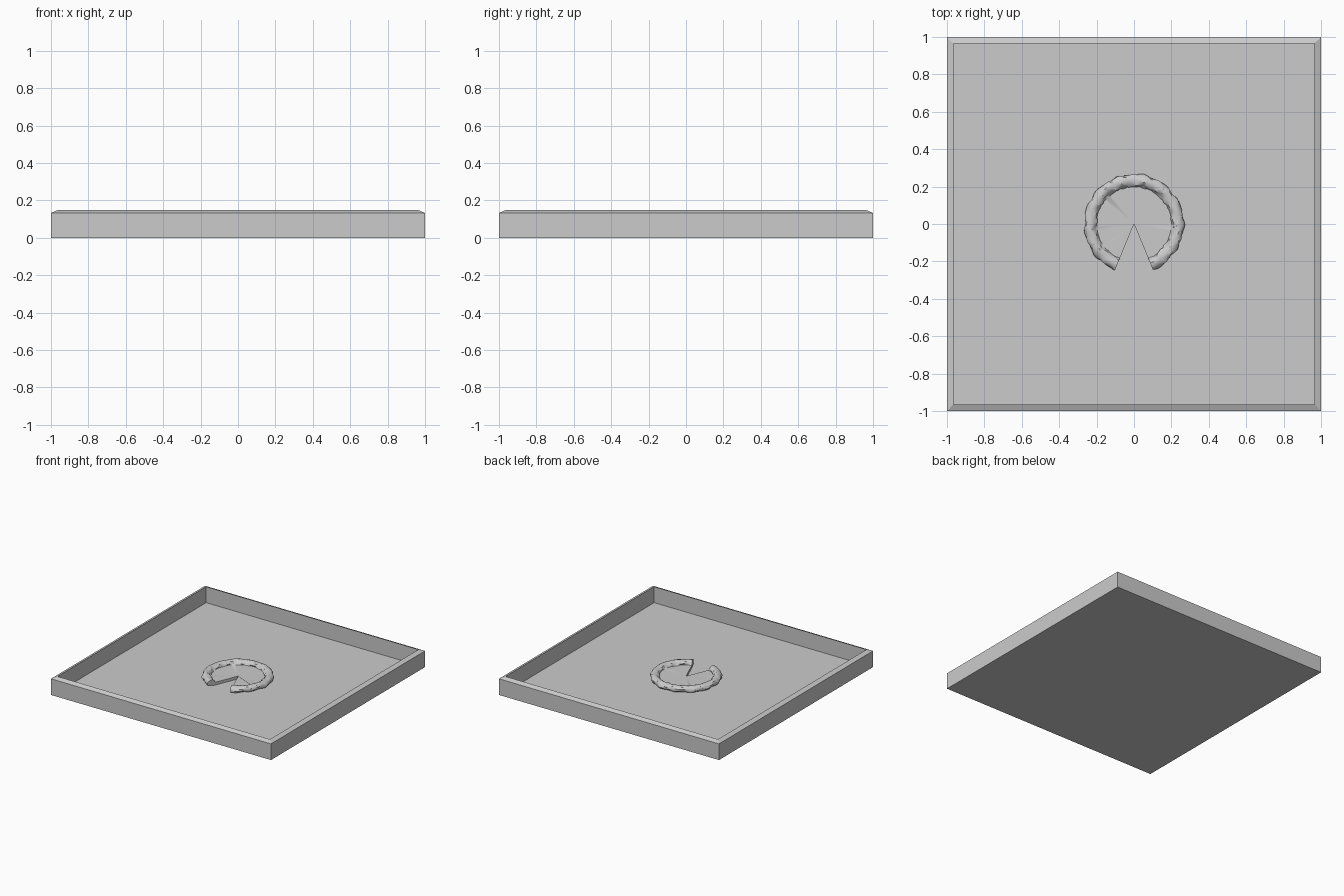
import bpy, bmesh, math

old = bpy.data.objects.get("Cube")
if old:
    bpy.data.objects.remove(old)

grey = bpy.data.materials.new("plain_grey")
grey.use_nodes = True
COLOUR = (0.6, 0.6, 0.6, 1)
grey.diffuse_color = COLOUR
grey.node_tree.nodes["Principled BSDF"].inputs["Base Color"].default_value = COLOUR

FLOOR = 0.017


def finish(bm, name):
    bmesh.ops.recalc_face_normals(bm, faces=bm.faces)
    mesh = bpy.data.meshes.new(name)
    bm.to_mesh(mesh)
    bm.free()
    mesh.materials.append(grey)
    obj = bpy.data.objects.new(name, mesh)
    bpy.context.collection.objects.link(obj)
    return obj


# Square tray: rings of four corners, from the base up over the rim to the floor
bm = bmesh.new()
rings = []
for half, z in [(1, 0), (1, 0.133), (0.965, 0.148), (0.965, FLOOR)]:
    rings.append([bm.verts.new((sx * half, sy * half, z))
                  for sx, sy in [(-1, -1), (1, -1), (1, 1), (-1, 1)]])
for low, high in zip(rings, rings[1:]):
    for i in range(4):
        j = (i + 1) % 4
        bm.faces.new((low[i], low[j], high[j], high[i]))
bm.faces.new(rings[0])
bm.faces.new(rings[-1])
finish(bm, "tray")


def lump(a, k):
    """Uneven swelling of the crust around the pie."""
    return (0.5 * math.sin(13 * a + 1.3 * k) + 0.3 * math.sin(23 * a - 2 * k)
            + 0.35 * math.sin(5 * a + k))


def pie(name, start, end, top):
    """Solid sector with a flat middle and a lumpy raised crust."""
    bm = bmesh.new()
    steps = round((end - start) / 2.5)
    centre_low = bm.verts.new((0, 0, FLOOR))
    centre_top = bm.verts.new((0, 0, top))
    sections = []
    for s in range(steps + 1):
        a = math.radians(start + (end - start) * s / steps)
        # Radius and height from the middle, over the crust, to the base
        section = [(0.2 + 0.006 * lump(a, 0), top)]
        for k in range(8):
            t = math.radians(165 - 29 * k)
            swell = 1 + 0.13 * lump(a, k)
            section.append((0.234 + 0.005 * lump(a, 2) + 0.032 * swell * math.cos(t),
                            max(FLOOR, 0.043 + 0.026 * swell * math.sin(t))))
        section.append((0.22, FLOOR))
        sections.append([bm.verts.new((r * math.cos(a), r * math.sin(a), z))
                         for r, z in section])
    for p, q in zip(sections, sections[1:]):
        bm.faces.new((centre_top, p[0], q[0]))
        bm.faces.new((centre_low, q[-1], p[-1]))
        for i in range(len(p) - 1):
            bm.faces.new((p[i], q[i], q[i + 1], p[i + 1]))
    for ends in (sections[0], sections[-1]):
        bm.faces.new([centre_low, centre_top] + ends)
    obj = finish(bm, name)
    bpy.ops.object.select_all(action="DESELECT")
    obj.select_set(True)
    bpy.context.view_layer.objects.active = obj
    bpy.ops.object.shade_smooth_by_angle(angle=math.radians(35))


# Seven eighths of a pie: six joined slices and one cut slice beside the gap
pie("pie", -22.5, 247.5, 0.04)
pie("cut_slice", -67.5, -22.5, 0.038)
